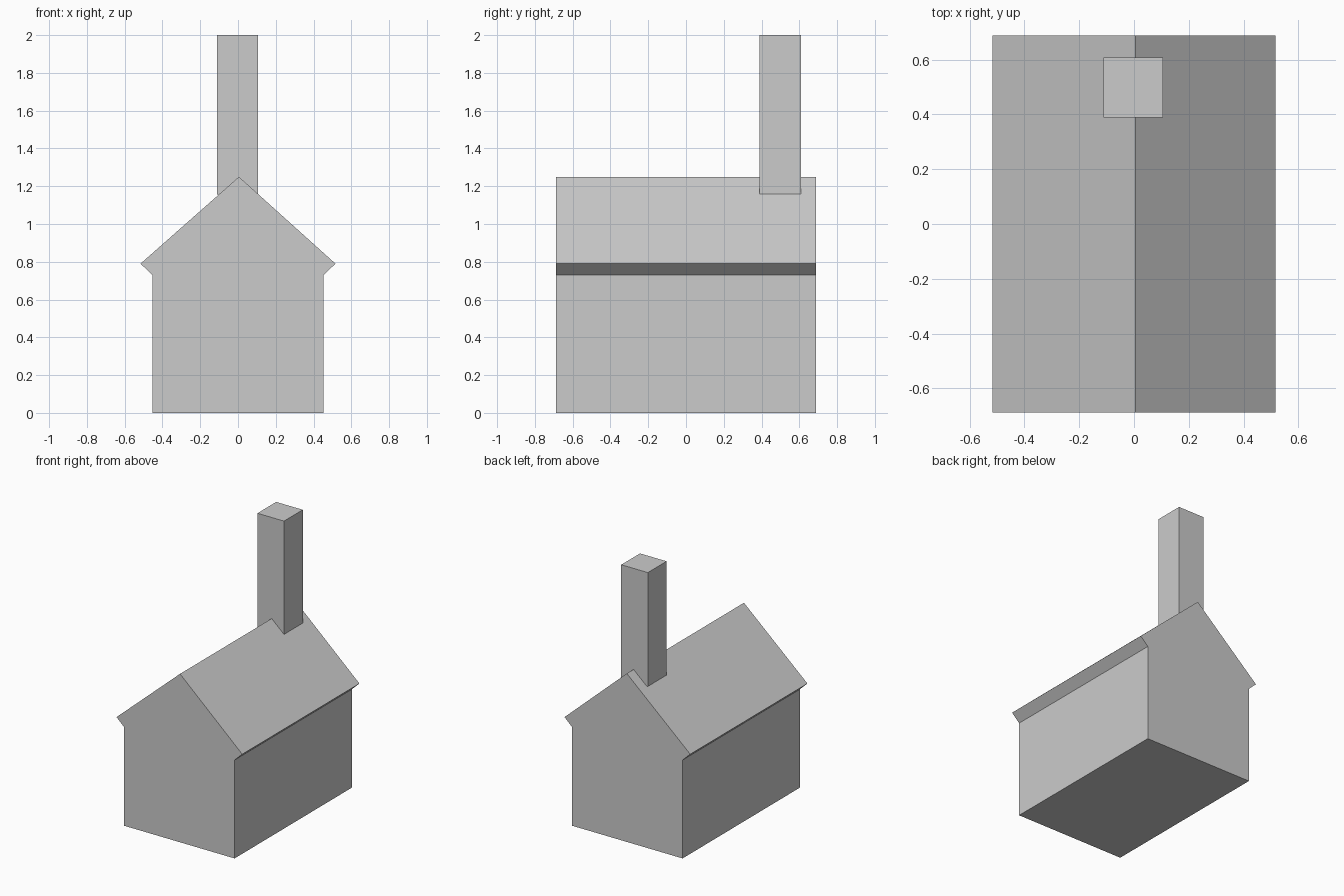
import bpy, bmesh

if "Cube" in bpy.data.objects:
    bpy.data.objects.remove(bpy.data.objects["Cube"])


def extrude_profile(name, profile, y0, y1):
    """Closed solid from an x-z outline swept along y."""
    bm = bmesh.new()
    face = bm.faces.new([bm.verts.new((x, y0, z)) for x, z in profile])
    swept = bmesh.ops.extrude_face_region(bm, geom=[face], use_keep_orig=True)
    moved = [v for v in swept["geom"] if isinstance(v, bmesh.types.BMVert)]
    bmesh.ops.translate(bm, verts=moved, vec=(0, y1 - y0, 0))
    bmesh.ops.recalc_face_normals(bm, faces=bm.faces)
    mesh = bpy.data.meshes.new(name)
    bm.to_mesh(mesh)
    bm.free()
    obj = bpy.data.objects.new(name, mesh)
    bpy.context.collection.objects.link(obj)
    return obj


# House body: walls, flared eaves and gabled roof in one outline
right = [(0.453, 0), (0.453, 0.73), (0.516, 0.79)]
left = [(-x, z) for x, z in reversed(right)]
extrude_profile("house", right + [(0.005, 1.25)] + left, -0.687, 0.687)

# Chimney straddling the ridge near the back, its foot sunk in the roof
extrude_profile("chimney", [(-0.112, 1.155), (0.106, 1.155), (0.106, 2), (-0.112, 2)],
                0.388, 0.608)
